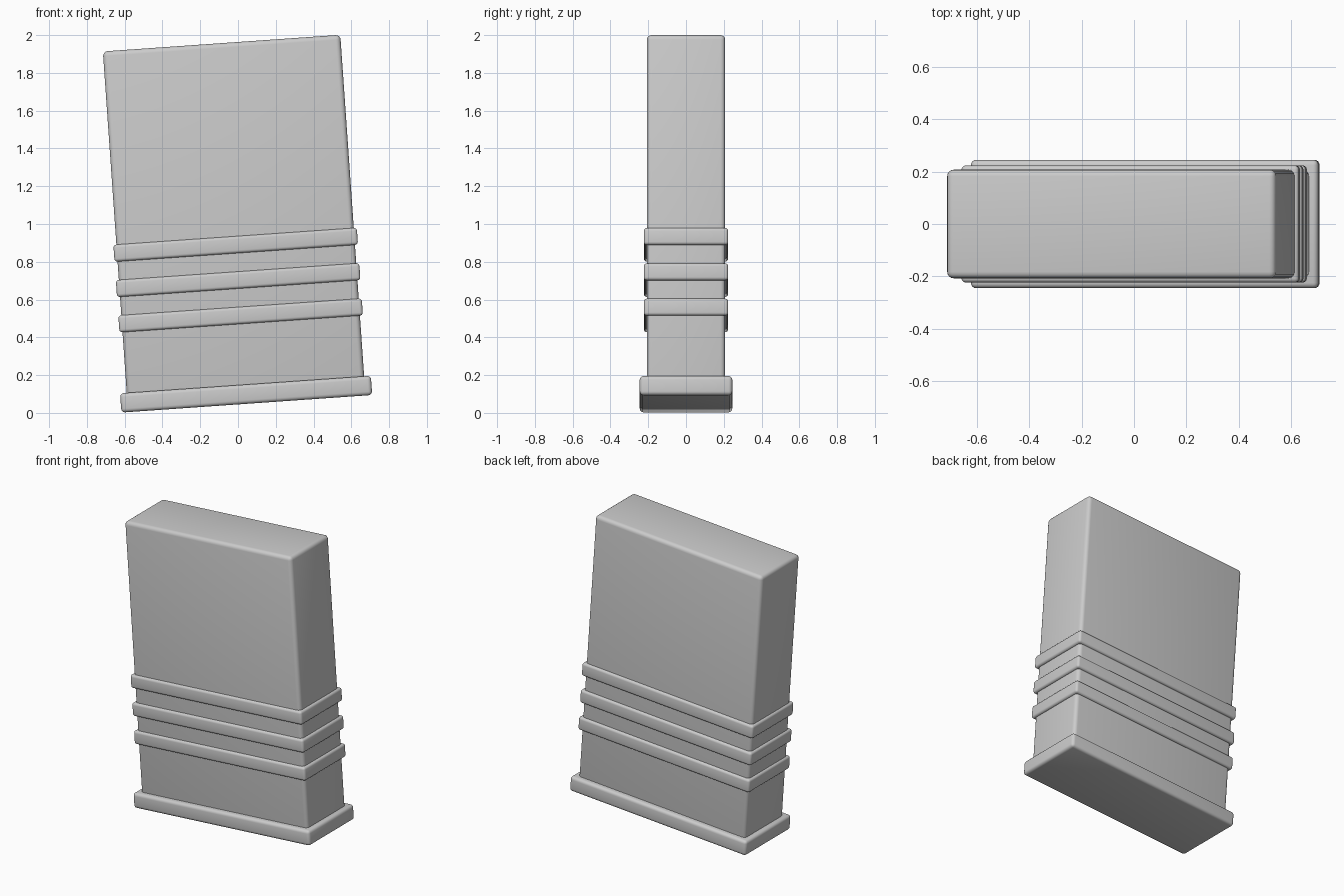
import bpy
from math import radians, sin, cos
from mathutils import Vector

cube = bpy.data.objects.get("Cube")
if cube:
    bpy.data.objects.remove(cube, do_unlink=True)

TILT = radians(4)
AXIS = Vector((-sin(TILT), 0, cos(TILT)))   # long axis of the leaning body
BASE = Vector((0.043, 0, 0.099))            # centre of the foot plate

grey = bpy.data.materials.new("light grey")
grey.use_nodes = True
colour = (0.6, 0.6, 0.6, 1)
grey.diffuse_color = colour
grey.node_tree.nodes["Principled BSDF"].inputs["Base Color"].default_value = colour


def rounded_box(name, size, along, bevel):
    """Bevelled box centred on the leaning axis, a distance along it."""
    bpy.ops.mesh.primitive_cube_add(size=1)
    ob = bpy.context.object
    ob.name = name
    ob.scale = size
    bpy.ops.object.transform_apply(location=False, rotation=False, scale=True)
    ob.location = BASE + AXIS * along
    ob.rotation_euler.y = -TILT
    mod = ob.modifiers.new("rounded edges", "BEVEL")
    mod.width = bevel
    mod.segments = 4
    ob.data.materials.append(grey)
    bpy.ops.object.shade_smooth()
    return ob


# Main body, sunk into the foot plate
HEIGHT = 1.863
rounded_box("body", (1.26, 0.415, HEIGHT), HEIGHT / 2, 0.025)

# Foot plate
rounded_box("foot_plate", (1.331, 0.49, 0.102), 0, 0.02)

# Three raised ribs around the lower body
for i in range(3):
    rounded_box(f"rib_{i + 1}", (1.292, 0.447, 0.09), 0.418 + 0.1875 * i, 0.016)
